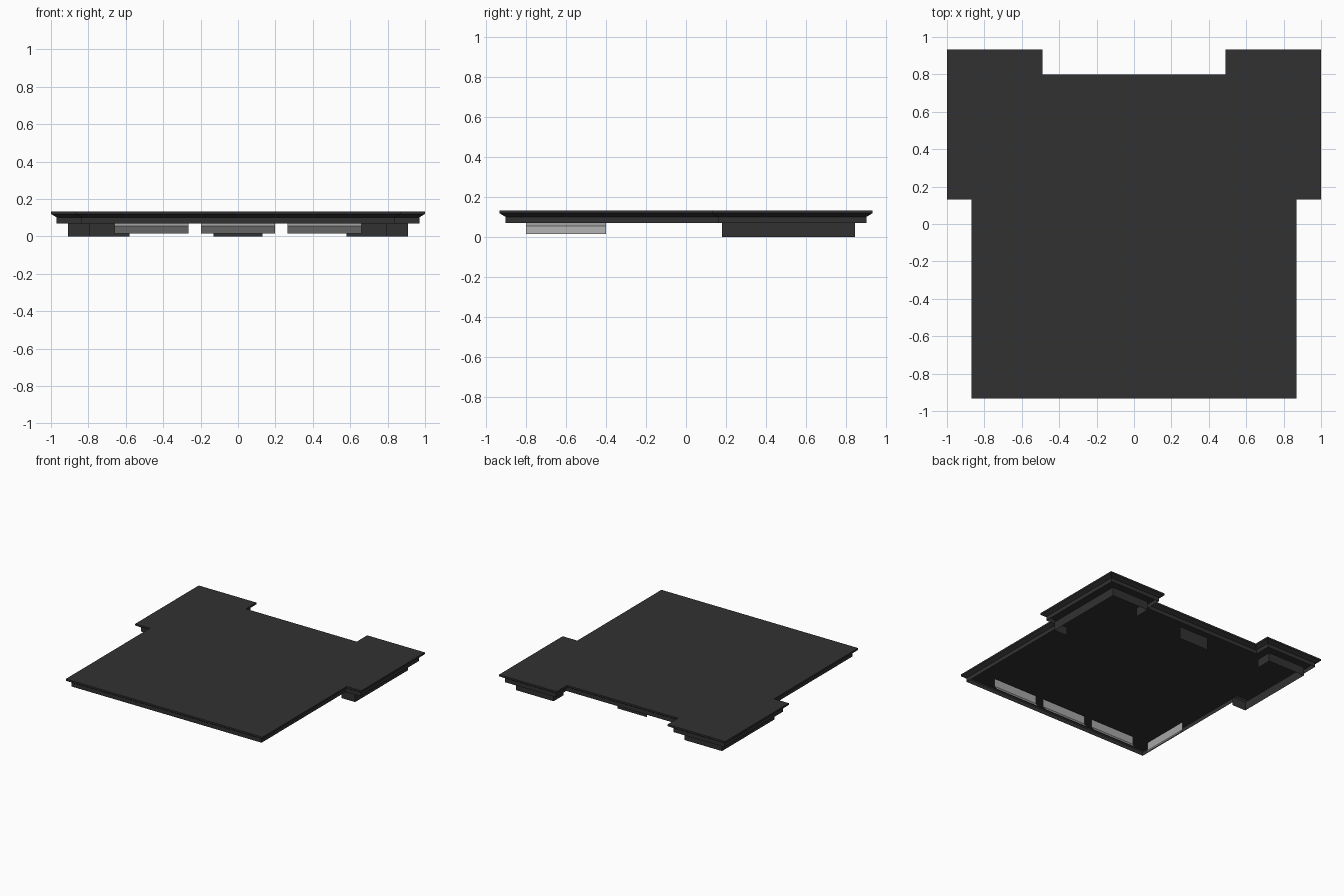
import bpy, bmesh
from mathutils import Vector

if "Cube" in bpy.data.objects:
    bpy.data.objects.remove(bpy.data.objects["Cube"])


def material(name, v):
    m = bpy.data.materials.new(name)
    m.diffuse_color = (v, v, v, 1)
    m.use_nodes = True
    m.node_tree.nodes["Principled BSDF"].inputs["Base Color"].default_value = m.diffuse_color
    return m


DARK = material("dark_charcoal", 0.031)
GREY = material("light_grey", 0.38)


def make_object(name, bm, mat):
    me = bpy.data.meshes.new(name)
    bm.to_mesh(me)
    bm.free()
    me.materials.append(mat)
    ob = bpy.data.objects.new(name, me)
    bpy.context.collection.objects.link(ob)
    return ob


def inset(points, d):
    """Move every edge of a counter-clockwise right-angled outline inwards."""
    out = []
    n = len(points)
    for i in range(n):
        a, b, c = (Vector(points[(i + k) % n]) for k in (-1, 0, 1))
        e1, e2 = (b - a).normalized(), (c - b).normalized()
        out.append(b + d * (Vector((-e1.y, e1.x)) + Vector((-e2.y, e2.x))))
    return out


def sheet(name, rows, mat):
    """Skin a grid of points, row by row."""
    bm = bmesh.new()
    vs = [[bm.verts.new(p) for p in row] for row in rows]
    for r0, r1 in zip(vs, vs[1:]):
        for i in range(len(r0) - 1):
            bm.faces.new((r0[i], r0[i + 1], r1[i + 1], r1[i]))
    return make_object(name, bm, mat)


# Stepped slab, open below, with a chamfered rim
half = [(0.87, -0.932), (0.87, 0.13), (1.0, 0.13), (1.0, 0.932), (0.49, 0.932), (0.49, 0.80)]
outline = half + [(-x, y) for x, y in reversed(half)]
bm = bmesh.new()
rings = [[bm.verts.new((p[0], p[1], z)) for p in inset(outline, d)]
         for d, z in ((0.03, 0.07), (0.03, 0.102), (0.0, 0.12), (0.0, 0.134))]
n = len(outline)
for lo, hi in zip(rings, rings[1:]):
    for i in range(n):
        j = (i + 1) % n
        bm.faces.new((lo[i], lo[j], hi[j], hi[i]))
bm.faces.new(rings[-1])
make_object("floor_slab", bm, DARK)

# Thin skirts under the two rear corners
path = [(0.79, 0.18), (0.91, 0.18), (0.91, 0.845), (0.58, 0.845), (0.58, 0.72)]
for side, s in (("right", 1), ("left", -1)):
    pts = path if s > 0 else [(-x, y) for x, y in reversed(path)]
    sheet("corner_skirt_" + side, [[(x, y, z) for x, y in pts] for z in (0.0, 0.07)], DARK)

# Rear centre plate
sheet("rear_plate", [[(x, 0.68, z) for x in (0.13, -0.13)] for z in (0.0, 0.10)], DARK)

# Bent grey strips: inward offset and height, bottom to top
BEND = ((0.03, 0.016), (0.0, 0.055), (0.0, 0.12))
for i, cx in enumerate((-0.463, 0.0, 0.463)):
    sheet("front_strip_%d" % (i + 1),
          [[(cx + k * 0.198, -0.80 + d, z) for k in (-1, 1)] for d, z in BEND], GREY)
sheet("left_strip", [[(-0.80 + d, y, z) for y in (-0.40, -0.80)] for d, z in BEND], GREY)
